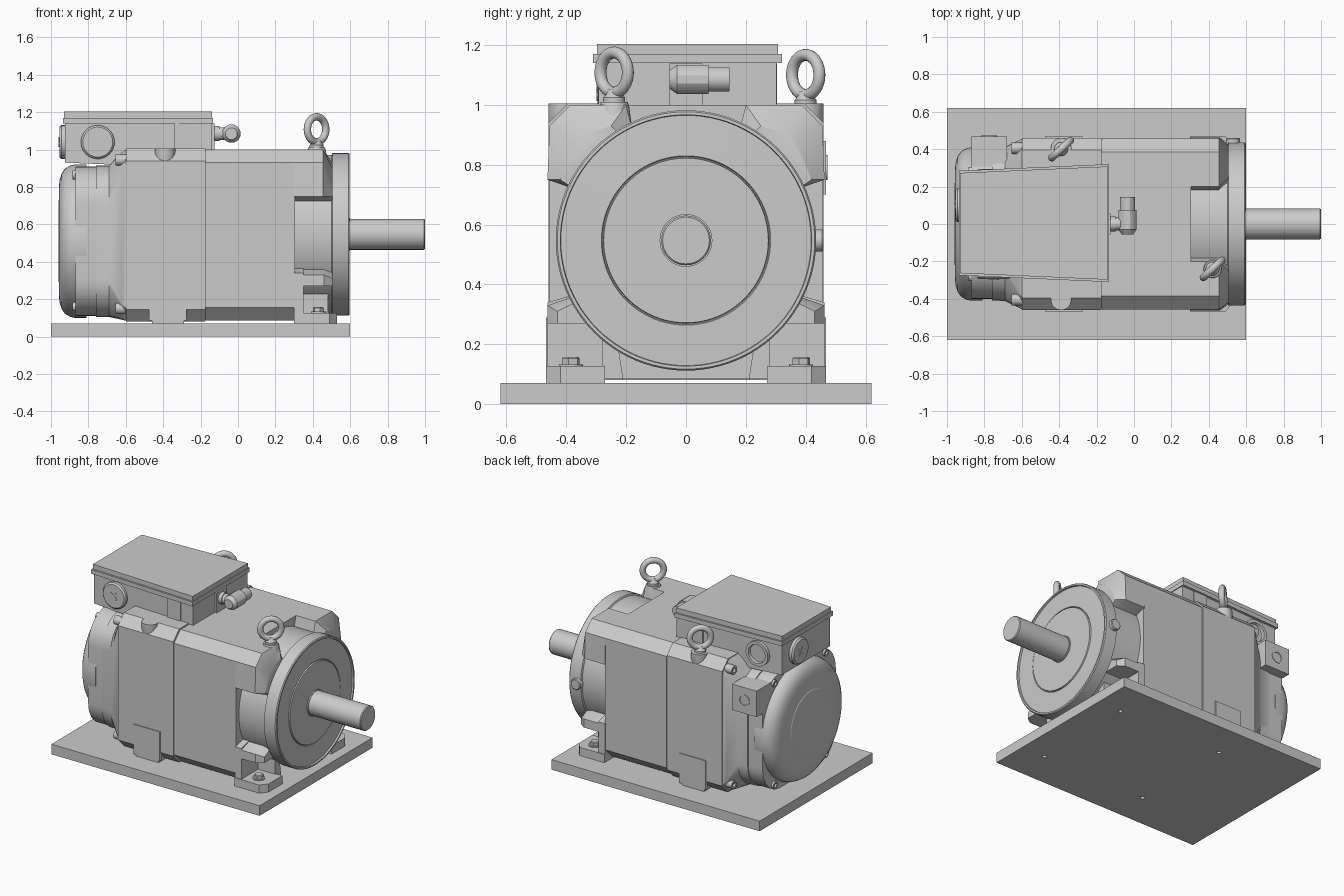
import bpy, bmesh
from math import sin, cos, pi, radians
from mathutils import Vector


def finish(obj, angle=30):
    bpy.ops.object.select_all(action='DESELECT')
    obj.select_set(True)
    bpy.context.view_layer.objects.active = obj
    bpy.ops.object.shade_smooth_by_angle(angle=radians(angle))
    return obj


def loft(name, rings, angle=30):
    """Skin a list of equal-length point rings and cap both ends."""
    bm = bmesh.new()
    vs = [[bm.verts.new(p) for p in ring] for ring in rings]
    n = len(vs[0])
    for a, b in zip(vs, vs[1:]):
        for i in range(n):
            j = (i + 1) % n
            bm.faces.new((a[i], a[j], b[j], b[i]))
    bm.faces.new(vs[0])
    bm.faces.new(vs[-1])
    bmesh.ops.recalc_face_normals(bm, faces=bm.faces)
    me = bpy.data.meshes.new(name)
    bm.to_mesh(me)
    bm.free()
    obj = bpy.data.objects.new(name, me)
    bpy.context.collection.objects.link(obj)
    return finish(obj, angle)


def turned(name, origin, axis, profile, n=32):
    """Lathe a (distance, radius) profile along an axis."""
    o, a = Vector(origin), Vector(axis).normalized()
    u = a.orthogonal().normalized()
    v = a.cross(u)
    return loft(name, [[o + a * d + (u * cos(2 * pi * i / n) + v * sin(2 * pi * i / n)) * r
                        for i in range(n)] for d, r in profile])


def box(name, x, y, z, rot=None):
    """Box from (min, max) ranges."""
    bpy.ops.mesh.primitive_cube_add(size=1, location=(sum(x) / 2, sum(y) / 2, sum(z) / 2),
                                    rotation=rot or (0, 0, 0))
    obj = bpy.context.object
    obj.name = name
    obj.scale = (abs(x[1] - x[0]), abs(y[1] - y[0]), abs(z[1] - z[0]))
    return obj


def section(x, hy, z0, z1, c, rounded=False, n=8):
    """Rectangle in the yz plane with chamfered or rounded corners."""
    pts = []
    for k, (sy, sz) in enumerate([(1, 1), (-1, 1), (-1, -1), (1, -1)]):
        cy, cz = sy * (hy - c), (z1 - c if sz > 0 else z0 + c)
        for i in range(n + 1):
            if rounded:
                t = (k + i / n) * pi / 2
                d = (cos(t), sin(t))
            else:
                a, b = k * pi / 2, (k + 1) * pi / 2
                t = i / n
                d = (cos(a) * (1 - t) + cos(b) * t, sin(a) * (1 - t) + sin(b) * t)
            pts.append((x, cy + c * d[0], cz + c * d[1]))
    return pts


AX = 0.547  # shaft height

# Base plate with four bolt holes
plate = box("base_plate", (-1, 0.6), (-0.62, 0.62), (0, 0.07))
for x in (0.42, -0.38):
    for y in (-0.37, 0.37):
        cut = turned("hole_cutter", (x, y, -0.02), (0, 0, 1), [(0, 0.014), (0.07, 0.014)], 16)
        cut.hide_render = True
        cut.hide_set(True)
        mod = plate.modifiers.new("hole", 'BOOLEAN')
        mod.operation, mod.object, mod.solver = 'DIFFERENCE', cut, 'EXACT'

# Main housing in two parts, with a fine seam between them
loft("housing_rear", [section(-0.60, 0.46, 0.08, 1.005, 0.065), section(-0.175, 0.46, 0.08, 1.005, 0.065)])
loft("housing_seam", [section(-0.18, 0.45, 0.09, 0.995, 0.065), section(-0.165, 0.45, 0.09, 0.995, 0.065)])
loft("housing_front", [section(-0.17, 0.456, 0.085, 1.0, 0.07), section(0.305, 0.456, 0.085, 1.0, 0.07)])

# Rear end shield tapering down from the housing, then the domed cover
loft("rear_shield", [section(-0.60, 0.455, 0.085, 1.0, 0.07),
                     section(-0.62, 0.445, 0.09, 0.985, 0.085),
                     section(-0.69, 0.412, 0.105, 0.915, 0.2, True),
                     section(-0.76, 0.408, 0.105, 0.915, 0.2, True)])
loft("rear_shield_band", [section(-0.755, 0.402, 0.11, 0.91, 0.2, True),
                          section(-0.87, 0.402, 0.11, 0.91, 0.2, True)])
turned("rear_cover", (0, 0, 0.51), (-1, 0, 0),
       [(0.81, 0.41), (0.875, 0.41), (0.9, 0.403), (0.925, 0.388), (0.943, 0.362),
        (0.953, 0.33), (0.958, 0.29), (0.958, 0.22), (0.961, 0.215)], 72)
for y in (-0.28, 0.28):
    for z in (0.16, 0.865):
        turned("shield_screw", (-0.86, y, z), (-1, 0, 0),
               [(0, 0.024), (0.025, 0.024), (0.025, 0.013), (0.012, 0.012)], 16)

# Front flange and shaft
turned("front_flange", (0, 0, AX), (1, 0, 0),
       [(0.28, 0.425), (0.50, 0.425), (0.505, 0.435), (0.59, 0.435), (0.596, 0.43), (0.596, 0.42),
        (0.585, 0.418), (0.588, 0.283), (0.582, 0.28), (0.582, 0.277), (0.592, 0.275),
        (0.592, 0.09)], 96)
turned("shaft", (0, 0, AX), (1, 0, 0), [(0.55, 0.088), (0.6, 0.088), (0.6, 0.083), (0.994, 0.083), (1, 0.078)], 48)
turned("flange_plug", (0.53, 0.42, AX), (0, 1, 0), [(0, 0.037), (0.035, 0.037), (0.04, 0.032)], 24)

for s in (-1, 1):
    # Upper corner blocks beside the flange, with slanted outer ends
    prof = [(0.2, 1.0), (0.386, 1.0), (0.456, 0.93), (0.463, 0.75), (0.375, 0.72), (0.18, 0.92)]
    tip = [(0.25, 0.93), (0.34, 0.90), (0.37, 0.87), (0.42, 0.75), (0.375, 0.72), (0.2, 0.88)]
    loft("corner_block", [[(0.30, s * y, z) for y, z in prof],
                          [(0.455, s * y, z) for y, z in prof],
                          [(0.505, s * y, z) for y, z in tip]])
    # Front foot: back wall, upper shelf and bolted sole
    wall = [(0.21, 0.08), (0.40, 0.08), (0.463, 0.12), (0.463, 0.34), (0.36, 0.37), (0.23, 0.2)]
    loft("foot_wall", [[(x, s * y, z) for y, z in wall] for x in (0.30, 0.35)])
    shelf = [(0.27, 0.27), (0.463, 0.27), (0.463, 0.33), (0.36, 0.365), (0.25, 0.3)]
    tip = [(0.27, 0.27), (0.43, 0.27), (0.43, 0.31), (0.36, 0.345), (0.25, 0.3)]
    loft("foot_shelf", [[(0.34, s * y, z) for y, z in shelf], [(0.46, s * y, z) for y, z in shelf],
                        [(0.505, s * y, z) for y, z in tip]])
    inner = [(0.21, 0.085), (0.28, 0.085), (0.28, 0.28), (0.24, 0.28)]
    loft("foot_rib", [[(x, s * y, z) for y, z in inner] for x in (0.30, 0.48)])
    sole = [(0.30, 0.27), (0.53, 0.27), (0.53, 0.42), (0.49, 0.468), (0.30, 0.468)]
    loft("foot_sole", [[(x, s * y, z) for x, y in sole] for z in (0.07, 0.127)])
    turned("foot_washer", (0.43, s * 0.385, 0.12), (0, 0, 1), [(0, 0.04), (0.013, 0.04)], 24)
    turned("foot_bolt", (0.43, s * 0.385, 0.13), (0, 0, 1), [(0, 0.031), (0.023, 0.031), (0.027, 0.026)], 6)
    # Rear feet behind flat side covers
    box("rear_foot", (-0.46, -0.29), (s * 0.27, s * 0.46), (0.07, 0.2))
    box("rear_foot_cover", (-0.475, -0.275), (s * 0.44, s * 0.467), (0.085, 0.29))
    # Lifting boss on the upper edge
    turned("lifting_boss", (-0.39, s * 0.405, 1.005), (0, 0, -1),
           [(0, 0.055), (0.07, 0.055), (0.095, 0.047), (0.11, 0.033), (0.119, 0.012)], 32)
    # Tie screws at the housing's rear corners
    for z in (0.15, 0.945):
        turned("tie_screw", (-0.55, s * 0.405, z), (-1, 0, 0),
               [(0, 0.03), (0.105, 0.03), (0.105, 0.016), (0.09, 0.015)], 20)

# Eye bolts
turned("front_lifting_boss", (0.42, -0.24, 0.92), (0, 0, 1), [(0, 0.06), (0.075, 0.05), (0.09, 0.045)], 32)
for x, y, z in ((0.42, -0.24, 1.108), (-0.39, 0.40, 1.1)):
    bpy.ops.mesh.primitive_torus_add(major_radius=0.067, minor_radius=0.02, major_segments=40, minor_segments=14,
                                     location=(x, y, z), rotation=(pi / 2, 0, radians(43)))
    bpy.context.object.name = "eye_bolt_ring"
    finish(bpy.context.object)
    turned("eye_bolt_collar", (x, y, z - 0.11), (0, 0, 1),
           [(0, 0.037), (0.027, 0.037), (0.038, 0.026), (0.055, 0.02)], 28)

# Encoder connector block on the left rear
box("connector_block", (-0.87, -0.68), (0.30, 0.468), (0.70, 0.88))
turned("connector_socket", (-0.775, 0.46, 0.79), (0, 1, 0),
       [(0, 0.042), (0.012, 0.042), (0.012, 0.032), (0.002, 0.03)], 28)


# Terminal box: slightly wider towards the shaft
def plan(x, extra=0.0):
    return 0.268 + (x + 0.93) * 0.044 + extra


side = [(-0.925, 1.145), (-0.925, 0.93), (-0.68, 0.92), (-0.60, 1.0), (-0.14, 1.0), (-0.14, 1.145)]
loft("terminal_box", [[(x, 0.005 + s * plan(x, -0.005), z) for x, z in side] for s in (-1, 1)])
for name, e, z0, z1 in (("terminal_box_rim", 0.012, 1.14, 1.17), ("terminal_box_lid", 0.0, 1.165, 1.203)):
    corners = [(-0.93 - e / 2, -1), (-0.14 + e / 2, -1), (-0.14 + e / 2, 1), (-0.93 - e / 2, 1)]
    loft(name, [[(x, 0.005 + s * plan(x, e), z) for x, s in corners] for z in (z0, z1)])
for s in (-1, 1):
    box("terminal_box_panel", (-0.34, -0.235), (s * 0.27, 0.005 + s * 0.299), (1.0, 1.138))
box("terminal_box_end_pad", (-0.16, -0.125), (-0.055, 0.055), (1.0, 1.138))

# Cable entry plugs with crossed ribs, and an open entry on the far side
plug = [(0, 0.09), (0.025, 0.09), (0.035, 0.08)]
turned("front_plug", (-0.75, -0.26, 1.04), (0, -1, 0), plug, 40)
turned("rear_plug", (-0.92, 0.1, 1.04), (-1, 0, 0), plug, 40)
turned("open_entry", (-0.75, 0.265, 1.04), (0, 1, 0), [(0, 0.085), (0.03, 0.085), (0.03, 0.064), (0.012, 0.06)], 40)
for a in (40, 130):
    box("front_plug_rib", (-0.78, -0.72), (-0.299, -0.285), (1.033, 1.047), (0, radians(a), 0))
    box("rear_plug_rib", (-0.959, -0.945), (0.07, 0.13), (1.033, 1.047), (radians(a), 0, 0))

# Angled cable connector on the box end
turned("connector_neck", (-0.15, 0, 1.085), (1, 0, 0), [(0, 0.04), (0.05, 0.04), (0.05, 0.034), (0.11, 0.034)], 24)
turned("connector_elbow", (-0.035, -0.055, 1.085), (0, 1, 0),
       [(0, 0.032), (0.025, 0.05), (0.13, 0.05), (0.13, 0.041), (0.2, 0.041)], 12)
